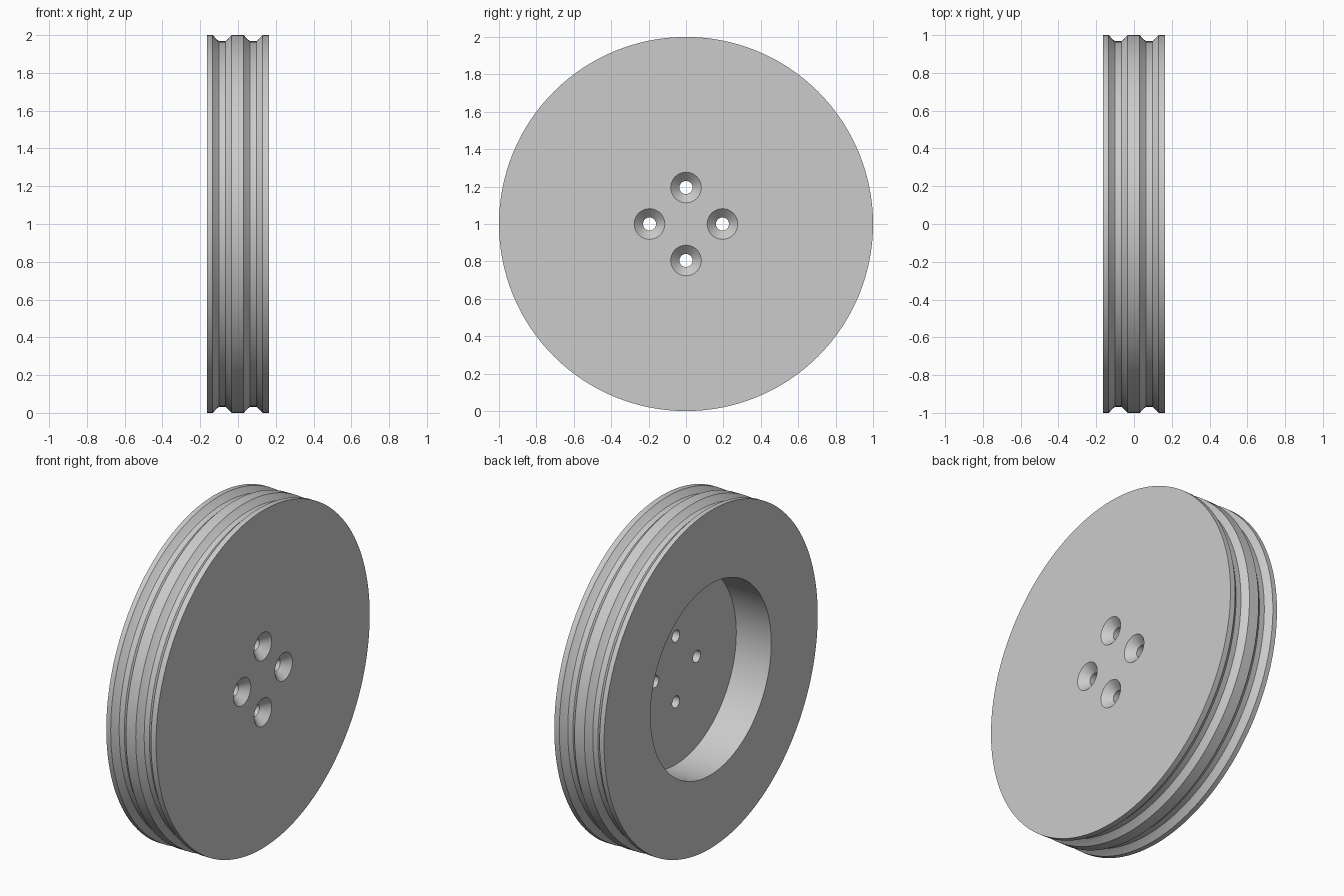
import bpy, bmesh
from math import cos, sin, pi, radians
from mathutils import Vector, Matrix

cube = bpy.data.objects.get("Cube")
if cube:
    bpy.data.objects.remove(cube, do_unlink=True)

HALF = 0.163       # half thickness
RIM = 1.0          # outer radius
FLOOR = 0.066      # x of the recess floor
BORE = 0.565       # recess radius

grey = bpy.data.materials.new("light grey")
grey.use_nodes = True
colour = (0.6, 0.6, 0.6, 1)
grey.diffuse_color = colour
grey.node_tree.nodes["Principled BSDF"].inputs["Base Color"].default_value = colour


def lathe(name, profile, steps, centre):
    """Spin (x, radius) points around the x axis; both ends lie on the axis."""
    bm = bmesh.new()
    verts = [bm.verts.new((x, 0, r)) for x, r in profile]
    edges = [bm.edges.new(pair) for pair in zip(verts, verts[1:])]
    bmesh.ops.spin(bm, geom=verts + edges, cent=(0, 0, 0), axis=(1, 0, 0),
                   angle=2 * pi, steps=steps, use_duplicate=False)
    bmesh.ops.remove_doubles(bm, verts=bm.verts, dist=1e-5)
    # Turn the fans at the axis into single flat caps
    hubs = [v for v in bm.verts if v.co.yz.length < 1e-5]
    bmesh.ops.dissolve_verts(bm, verts=hubs)
    bmesh.ops.recalc_face_normals(bm, faces=bm.faces)
    mesh = bpy.data.meshes.new(name)
    bm.to_mesh(mesh)
    bm.free()
    mesh.materials.append(grey)
    obj = bpy.data.objects.new(name, mesh)
    obj.location = centre
    bpy.context.collection.objects.link(obj)
    return obj


# Wheel section: recess, back face, two rounded grooves, front face
groove = [(-0.05, 0), (-0.027, 0.024), (-0.017, 0.032),
          (0.017, 0.032), (0.027, 0.024), (0.05, 0)]
section = [(FLOOR, 0), (FLOOR, BORE), (-HALF, BORE), (-HALF, RIM)]
for middle in (-0.084, 0.08):
    section += [(middle + x, RIM - depth) for x, depth in groove]
section += [(HALF, RIM), (HALF, 0)]
wheel = lathe("pulley_wheel", section, 128, (0, 0, RIM))

# Four countersunk bolt holes
hole = [(0, 0), (0, 0.035), (HALF - 0.047, 0.035), (HALF, 0.082),
        (HALF + 0.05, 0.082), (HALF + 0.05, 0)]
bpy.context.view_layer.objects.active = wheel
for i in range(4):
    a = i * pi / 2
    cutter = lathe("bolt_hole_cutter", hole, 32,
                   (0, 0.195 * cos(a), RIM + 0.195 * sin(a)))
    cutter.hide_render = True
    cut = wheel.modifiers.new("bolt_hole", 'BOOLEAN')
    cut.operation = 'DIFFERENCE'
    cut.solver = 'EXACT'
    cut.object = cutter
    bpy.ops.object.modifier_apply(modifier=cut.name)
    bpy.data.objects.remove(cutter, do_unlink=True)

# Smooth the round surfaces, keep the edges crisp
bpy.ops.object.select_all(action='DESELECT')
wheel.select_set(True)
bpy.ops.object.shade_smooth_by_angle(angle=radians(30))
